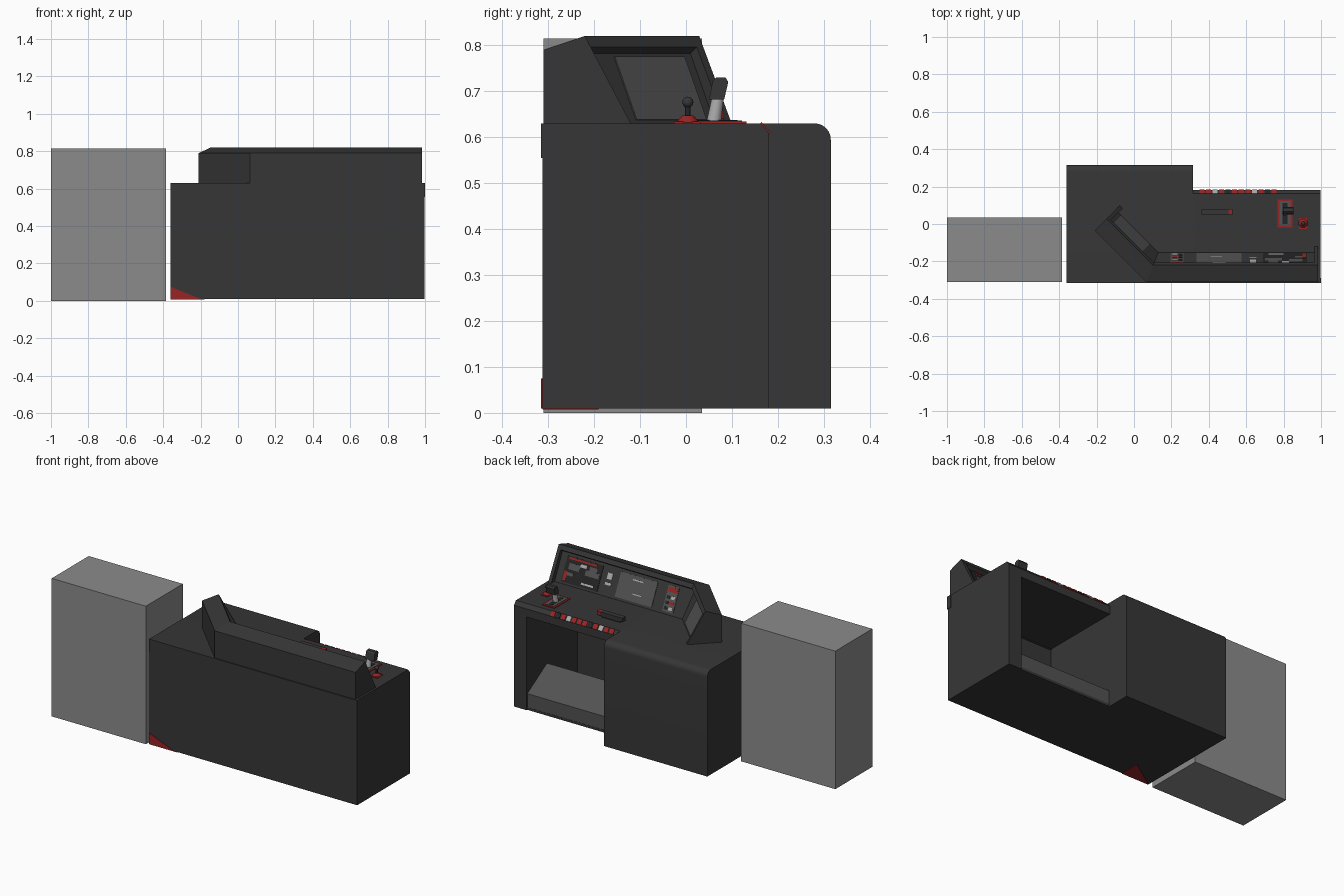
import bpy, bmesh, math
from mathutils import Vector

if "Cube" in bpy.data.objects:
    bpy.data.objects.remove(bpy.data.objects["Cube"])

def material(name, r, g, b):
    m = bpy.data.materials.new(name)
    m.diffuse_color = (r, g, b, 1)
    m.use_nodes = True
    m.node_tree.nodes["Principled BSDF"].inputs["Base Color"].default_value = m.diffuse_color
    return m

DARK = material("charcoal", 0.037, 0.037, 0.037)
BLACK = material("near black", 0.018, 0.018, 0.018)
GREY = material("cabinet grey", 0.26, 0.26, 0.26)
SCREEN = material("screen grey", 0.085, 0.085, 0.085)
RED = material("red", 0.32, 0.018, 0.018)
LIGHT = material("light grey", 0.42, 0.42, 0.42)

def mesh(name, verts, faces, mat, smooth=False):
    me = bpy.data.meshes.new(name)
    me.from_pydata([tuple(v) for v in verts], [], faces)
    bm = bmesh.new()
    bm.from_mesh(me)
    bmesh.ops.recalc_face_normals(bm, faces=bm.faces)
    bm.to_mesh(me)
    bm.free()
    me.materials.append(mat)
    ob = bpy.data.objects.new(name, me)
    bpy.context.collection.objects.link(ob)
    if smooth:
        bpy.context.view_layer.objects.active = ob
        ob.select_set(True)
        bpy.ops.object.shade_smooth_by_angle(angle=math.radians(40))
        ob.select_set(False)
    return ob

def loft(name, rings, mat, smooth=False):
    """Join equal rings of points into one closed solid."""
    n, k = len(rings[0]), len(rings)
    faces = [(r*n+i, r*n+(i+1) % n, (r+1)*n+(i+1) % n, (r+1)*n+i)
             for r in range(k-1) for i in range(n)]
    faces += [tuple(range(n)), tuple(range((k-1)*n, k*n))]
    return mesh(name, [p for ring in rings for p in ring], faces, mat, smooth)

def prism(name, yz, x0, x1, mat, smooth=False):
    return loft(name, [[(x, y, z) for y, z in yz] for x in (x0, x1)], mat, smooth)

def box(name, x0, x1, y0, y1, z0, z1, mat):
    return prism(name, [(y0, z0), (y1, z0), (y1, z1), (y0, z1)], x0, x1, mat)

def rod(name, a, b, r0, r1, mat, n=16):
    a, b = Vector(a), Vector(b)
    q = (b-a).to_track_quat('Z', 'Y')
    ring = lambda c, r: [c + q @ Vector((r*math.cos(2*math.pi*i/n), r*math.sin(2*math.pi*i/n), 0))
                         for i in range(n)]
    return loft(name, [ring(a, r0), ring(b, r1)], mat, True)

# Separate cabinet beside the desk
box("side_cabinet", -1, -0.385, -0.31, 0.035, 0, 0.815, GREY)

# Desk: pedestal with rounded rear edge, and knee space on the right
arc = [(0.28+0.035*math.sin(t*math.pi/12), 0.595+0.035*math.cos(t*math.pi/12)) for t in range(7)]
prism("pedestal", [(-0.312, 0.01), (-0.312, 0.63)] + arc + [(0.315, 0.01)], -0.36, 0.315, DARK, True)
prism("desk_top", [(-0.312, 0.56), (-0.312, 0.63), (0.163, 0.63), (0.181, 0.608), (0.181, 0.56)],
      0.31, 0.997, DARK)
box("front_lid", -0.36, 1.0, -0.316, -0.29, 0.555, 0.63, DARK)
box("right_wall", 0.915, 0.997, -0.312, 0.181, 0.01, 0.6, DARK)
box("front_wall", 0.31, 0.997, -0.312, -0.295, 0.01, 0.6, DARK)
box("knee_floor", 0.31, 0.997, -0.312, 0.175, 0.01, 0.025, DARK)
prism("foot_rest", [(0.174, 0.012), (0.174, 0.105), (-0.01, 0.215), (-0.01, 0.012)], 0.314, 0.916, SCREEN)

# Red corner flash on the front and underside
tri = [(-0.36, 0.01), (-0.36, 0.075), (-0.2, 0.01)]
loft("front_corner_flash", [[(x, y, z) for x, z in tri] for y in (-0.315, -0.31)], RED)
tri = [(-0.36, -0.312), (-0.18, -0.312), (-0.18, -0.19)]
loft("under_corner_flash", [[(x, y, z) for x, y in tri] for z in (0.007, 0.012)], RED)

# Console hood: one section swept along a straight and a 45 degree run
ORIGIN, C, END = Vector((0.065, -0.31, 0)), math.sqrt(0.5), 0.389
MITRE = math.tan(math.pi/8)

def on_run(angled, s, d, z):
    """Point at distance s along a run, depth d towards the operator."""
    if angled:
        return ORIGIN + Vector((-C*s + C*d, C*s + C*d, z))
    return Vector((s, -0.31+d, z))

hood = [(0, 0.62), (0, 0.79), (0.09, 0.82), (0.103, 0.796), (0.083, 0.782), (0.163, 0.62)]
loft("hood", [[on_run(False, 0.98, d, z) for d, z in hood],
              [on_run(True, MITRE*d, d, z) for d, z in hood],
              [on_run(True, END-0.005, d, z) for d, z in hood]], DARK)
cheek = [(0, 0.62), (0, 0.79), (0.09, 0.82), (0.195, 0.62)]
for name, angled, s0, s1 in (("right_cheek", False, 0.965, 0.985), ("left_cheek", True, END-0.02, END)):
    loft(name, [[on_run(angled, s, d, z) for d, z in cheek] for s in (s0, s1)], DARK)

def plate(name, s0, s1, v0, v1, mat, lift=0.003, angled=False):
    """Thin plate on the sloping panel; v runs 0 (bottom) to 1 (top)."""
    def p(s, v, l):
        return on_run(angled, s, 0.158-0.075*v + l*0.9, 0.63+0.152*v + l*0.44)
    loft(name, [[p(s0, v0, l), p(s1, v0, l), p(s1, v1, l), p(s0, v1, l)] for l in (-0.004, lift)], mat)

# Screens and instruments
plate("angled_screen", 0.13, 0.345, 0.05, 0.95, SCREEN, angled=True)
plate("centre_screen", 0.335, 0.575, 0.08, 0.9, SCREEN)
plate("centre_caption", 0.42, 0.49, 0.74, 0.78, LIGHT, 0.004)
plate("centre_readout", 0.41, 0.47, 0.3, 0.33, LIGHT, 0.004)
plate("small_panel", 0.195, 0.265, 0.08, 0.92, SCREEN)
plate("small_panel_header", 0.2, 0.26, 0.72, 0.88, RED, 0.004)
for i in range(3):
    plate(f"small_panel_key_{i}", 0.205, 0.23, 0.14+0.18*i, 0.24+0.18*i, RED if i == 1 else LIGHT, 0.004)
    plate(f"small_panel_slot_{i}", 0.237, 0.258, 0.14+0.18*i, 0.24+0.18*i, BLACK, 0.004)
plate("gauge", 0.62, 0.652, 0.55, 0.75, LIGHT)
plate("gauge_label", 0.617, 0.655, 0.36, 0.44, LIGHT)
plate("map_screen", 0.69, 0.925, 0.06, 0.92, BLACK)
plate("map_header", 0.73, 0.91, 0.82, 0.88, RED, 0.004)
for i, (x0, x1, v0, v1, m) in enumerate([
        (0.70, 0.79, 0.45, 0.62, SCREEN), (0.72, 0.77, 0.62, 0.76, SCREEN), (0.83, 0.90, 0.5, 0.7, SCREEN),
        (0.79, 0.83, 0.66, 0.76, LIGHT), (0.86, 0.90, 0.3, 0.4, SCREEN), (0.72, 0.80, 0.14, 0.2, LIGHT),
        (0.90, 0.92, 0.12, 0.42, RED)]):
    plate(f"map_mark_{i}", x0, x1, v0, v1, m, 0.004)

# Row of keys on the chamfered edge
for i in range(12):
    x = 0.35 + 0.035*i
    prism(f"edge_key_{i}", [(0.162, 0.629), (0.164, 0.633), (0.184, 0.609), (0.18, 0.606)],
          x, x+0.027, (RED, RED, LIGHT, RED, BLACK, RED)[i % 6])

# Grab bar with a red tip
box("bar_post", 0.38, 0.5, 0.055, 0.075, 0.625, 0.645, BLACK)
box("grab_bar", 0.36, 0.505, 0.05, 0.08, 0.64, 0.662, DARK)
box("grab_bar_tip", 0.505, 0.527, 0.05, 0.08, 0.64, 0.662, RED)

# Throttle lever on its plate
box("throttle_plate", 0.768, 0.848, -0.018, 0.132, 0.628, 0.634, RED)
box("throttle_inset", 0.778, 0.838, -0.008, 0.122, 0.63, 0.636, SCREEN)
box("throttle_slot", 0.795, 0.82, 0.0, 0.112, 0.632, 0.637, BLACK)
rod("throttle_shaft", (0.808, 0.06, 0.63), (0.81, 0.07, 0.69), 0.016, 0.013, LIGHT)
prism("throttle_grip", [(0.05, 0.682), (0.083, 0.682), (0.092, 0.72), (0.086, 0.73), (0.066, 0.73), (0.058, 0.722)],
      0.796, 0.853, DARK)

# Joystick
box("joystick_plate", 0.882, 0.926, -0.026, 0.032, 0.628, 0.634, RED)
rod("joystick_boot", (0.904, 0.004, 0.632), (0.904, 0.004, 0.647), 0.025, 0.012, RED)
rod("joystick_shaft", (0.904, 0.004, 0.64), (0.904, 0.004, 0.68), 0.006, 0.006, BLACK)
bpy.ops.mesh.primitive_uv_sphere_add(segments=16, ring_count=10, radius=0.012, location=(0.904, 0.004, 0.676))
knob = bpy.context.object
knob.name = "joystick_knob"
knob.data.materials.append(DARK)
bpy.ops.object.shade_smooth_by_angle()
